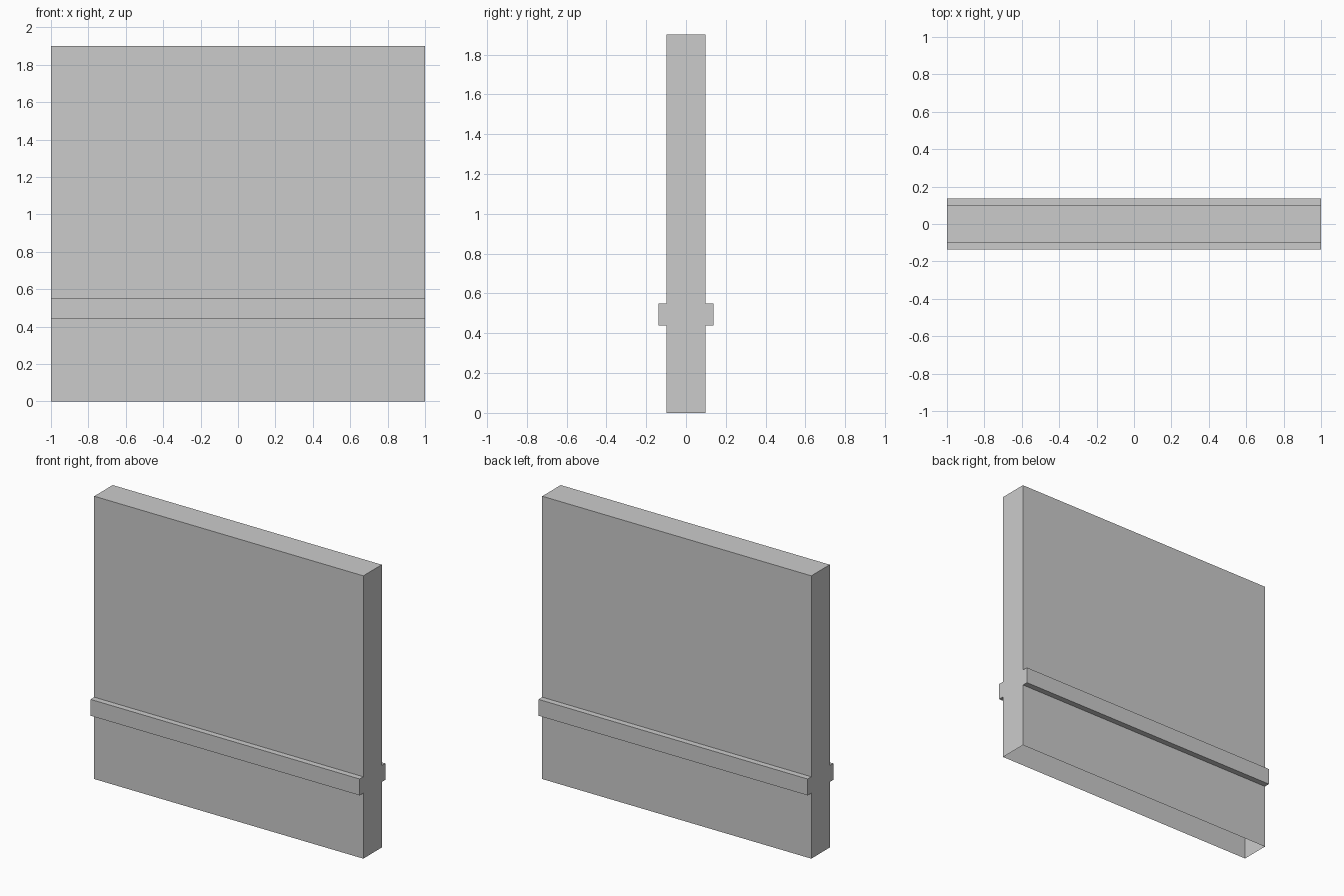
import bpy
import bmesh

cube = bpy.data.objects.get("Cube")
if cube:
    bpy.data.objects.remove(cube, do_unlink=True)

LENGTH, HEIGHT = 2.0, 1.9
WALL, RAIL = 0.098, 0.137      # half depths
RAIL_LOW, RAIL_HIGH = 0.44, 0.55

# Single plain grey
grey = bpy.data.materials.new("light_grey")
grey.use_nodes = True
colour = (0.6, 0.6, 0.6, 1)
grey.diffuse_color = colour
grey.node_tree.nodes["Principled BSDF"].inputs["Base Color"].default_value = colour

# Cross-section: wall with a rail on both faces, mirrored front to back
half = [(WALL, 0), (WALL, RAIL_LOW), (RAIL, RAIL_LOW),
        (RAIL, RAIL_HIGH), (WALL, RAIL_HIGH), (WALL, HEIGHT)]
profile = half + [(-y, z) for y, z in reversed(half)]

# Extrude the section along the wall
bm = bmesh.new()
section = bm.faces.new([bm.verts.new((-LENGTH / 2, y, z)) for y, z in profile])
extruded = bmesh.ops.extrude_face_region(bm, geom=[section], use_keep_orig=True)
moved = [v for v in extruded["geom"] if isinstance(v, bmesh.types.BMVert)]
bmesh.ops.translate(bm, verts=moved, vec=(LENGTH, 0, 0))
bmesh.ops.recalc_face_normals(bm, faces=bm.faces)

# The underside is open
underside = [f for f in bm.faces if all(v.co.z < 0.001 for v in f.verts)]
bmesh.ops.delete(bm, geom=underside, context='FACES_ONLY')

mesh = bpy.data.meshes.new("wall_with_rail")
bm.to_mesh(mesh)
bm.free()
mesh.materials.append(grey)
wall = bpy.data.objects.new("wall_with_rail", mesh)
bpy.context.collection.objects.link(wall)
